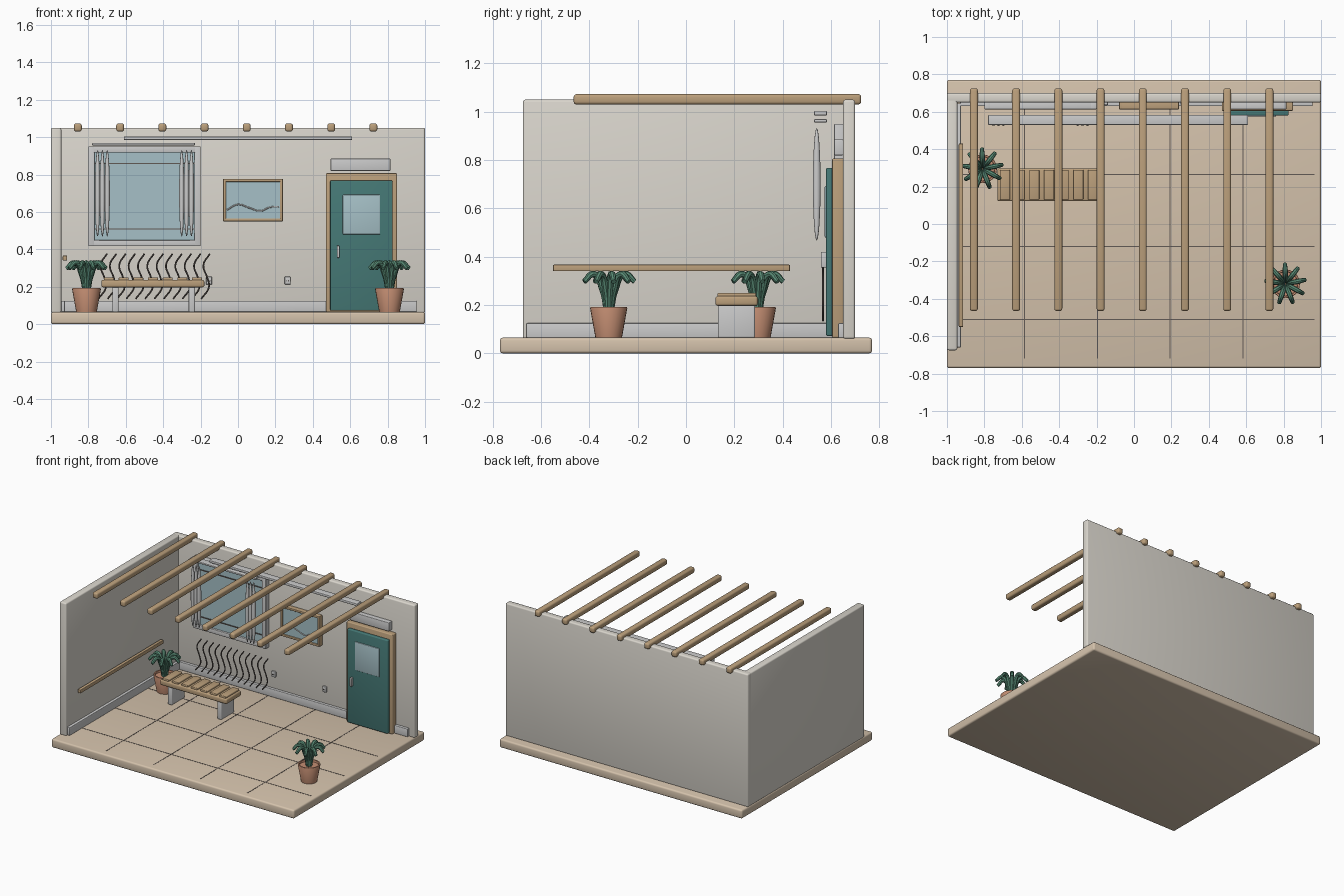
import bpy, bmesh, math
from mathutils import Vector

if "Cube" in bpy.data.objects:
    bpy.data.objects.remove(bpy.data.objects["Cube"])

def mat(name, rgb):
    m = bpy.data.materials.new(name)
    m.diffuse_color = (*rgb, 1)
    m.use_nodes = True
    m.node_tree.nodes["Principled BSDF"].inputs["Base Color"].default_value = m.diffuse_color
    return m

SAND = mat("sand", (0.66, 0.54, 0.41))
WALL = mat("plaster", (0.70, 0.67, 0.61))
WHITE = mat("white", (0.72, 0.74, 0.73))
WOOD = mat("wood", (0.50, 0.35, 0.20))
TEAL = mat("teal", (0.06, 0.19, 0.18))
GLASS = mat("glass", (0.38, 0.53, 0.57))
DARK = mat("dark", (0.12, 0.10, 0.09))
CLAY = mat("clay", (0.55, 0.27, 0.17))
LEAF = mat("leaf", (0.10, 0.26, 0.18))

def finish(name, bm, material, smooth=True):
    me = bpy.data.meshes.new(name)
    bmesh.ops.recalc_face_normals(bm, faces=bm.faces)
    bm.to_mesh(me)
    bm.free()
    ob = bpy.data.objects.new(name, me)
    bpy.context.collection.objects.link(ob)
    me.materials.append(material)
    if smooth:
        bpy.ops.object.select_all(action='DESELECT')
        ob.select_set(True)
        bpy.context.view_layer.objects.active = ob
        bpy.ops.object.shade_smooth_by_angle(angle=math.radians(35))
    return ob

def box(name, x, y, z, material, bevel=0.004):
    """Bevelled box from (min, max) ranges."""
    bm = bmesh.new()
    bmesh.ops.create_cube(bm, size=1)
    for v in bm.verts:
        v.co = Vector([(a + b) / 2 + c * (b - a) for (a, b), c in zip((x, y, z), v.co)])
    if bevel:
        bmesh.ops.bevel(bm, geom=bm.edges[:], offset=bevel, segments=3, profile=0.5, affect='EDGES')
    return finish(name, bm, material)

def lathe(name, profile, loc, material, steps=24):
    bm = bmesh.new()
    vs = [bm.verts.new((r, 0, z)) for r, z in profile]
    es = [bm.edges.new(p) for p in zip(vs, vs[1:])]
    bmesh.ops.spin(bm, geom=vs + es, axis=(0, 0, 1), cent=(0, 0, 0), angle=2 * math.pi, steps=steps)
    bmesh.ops.remove_doubles(bm, verts=bm.verts, dist=1e-5)
    bmesh.ops.translate(bm, verts=bm.verts, vec=loc)
    return finish(name, bm, material)

def tube(name, paths, radius, material, radii=None):
    """Smooth tubes along each path, as one mesh."""
    cu = bpy.data.curves.new(name, 'CURVE')
    cu.dimensions = '3D'
    cu.bevel_depth, cu.bevel_resolution, cu.use_fill_caps = radius, 2, True
    cu.resolution_u = 5
    for pts in paths:
        sp = cu.splines.new('BEZIER')
        sp.bezier_points.add(len(pts) - 1)
        for i, (bp, p) in enumerate(zip(sp.bezier_points, pts)):
            bp.co = p
            bp.handle_left_type = bp.handle_right_type = 'AUTO'
            bp.radius = radii[i] if radii else 1
    tmp = bpy.data.objects.new(name + "_curve", cu)
    bpy.context.collection.objects.link(tmp)
    dg = bpy.context.evaluated_depsgraph_get()
    bm = bmesh.new()
    bm.from_mesh(bpy.data.meshes.new_from_object(tmp.evaluated_get(dg)))
    bpy.data.objects.remove(tmp)
    return finish(name, bm, material)

def frame(name, x, z, y, t, material):
    """Four bars around an opening."""
    box(name + "_left", (x[0], x[0] + t), y, z, material)
    box(name + "_right", (x[1] - t, x[1]), y, z, material)
    box(name + "_top", x, y, (z[1] - t, z[1]), material)
    box(name + "_bottom", x, y, (z[0], z[0] + t), material)

# floor with tile joints
box("floor", (-1, 1), (-0.77, 0.77), (0, 0.065), SAND, 0.012)
for i, x in enumerate((-0.585, -0.195, 0.192, 0.582)):
    box(f"floor_joint_long_{i}", (x - .003, x + .003), (-0.72, 0.65), (0.06, 0.0662), DARK, 0)
for i, y in enumerate((-0.51, -0.12, 0.265)):
    box(f"floor_joint_cross_{i}", (-0.945, 0.965), (y - .003, y + .003), (0.06, 0.0662), DARK, 0)

# walls and skirting
box("back_wall", (-1, 1), (0.65, 0.70), (0.06, 1.05), WALL, 0.01)
box("left_wall", (-1, -0.945), (-0.675, 0.67), (0.06, 1.05), WALL, 0.01)
box("back_skirting", (-0.93, 0.955), (0.63, 0.655), (0.065, 0.125), WHITE)
box("left_skirting", (-0.95, -0.925), (-0.66, 0.645), (0.065, 0.125), WHITE)

# roof beams
for i in range(8):
    x = -0.856 + i * 0.2257
    box(f"roof_beam_{i}", (x - .021, x + .021), (-0.465, 0.725), (1.03, 1.073), WOOD, 0.012)

# strip lamp and handrail
box("strip_lamp", (-0.61, 0.61), (0.53, 0.583), (0.985, 1.003), WHITE)
box("handrail", (-0.937, -0.913), (-0.55, 0.43), (0.34, 0.367), WOOD)

# window with curtains
frame("window_frame", (-0.80, -0.20), (0.417, 0.95), (0.613, 0.652), 0.033, WHITE)
box("window_glass", (-0.78, -0.22), (0.628, 0.645), (0.44, 0.93), GLASS, 0)
for z in (0.508, 0.858):
    box("window_bar", (-0.77, -0.23), (0.622, 0.63), (z - .003, z + .003), DARK, 0)
box("curtain_rod", (-0.78, -0.23), (0.53, 0.583), (0.956, 0.969), WHITE)
for s in (-1, 1):
    for k in (-1, 0, 1):
        bm = bmesh.new()
        bmesh.ops.create_uvsphere(bm, u_segments=12, v_segments=12, radius=1)
        for v in bm.verts:
            v.co = Vector((-0.5 + s * 0.225 + k * 0.026 + v.co.x * 0.014,
                           0.541 + v.co.y * 0.016, 0.70 + v.co.z * 0.232))
        finish("curtain_fold", bm, WHITE)

# picture with wavy line
frame("picture_frame", (-0.08, 0.24), (0.55, 0.777), (0.613, 0.652), 0.016, WOOD)
box("picture_panel", (-0.07, 0.23), (0.622, 0.645), (0.56, 0.767), GLASS, 0)
tube("picture_wave", [[(-0.06, 0.618, 0.61), (0.0, 0.618, 0.64), (0.06, 0.618, 0.622),
                       (0.12, 0.618, 0.605), (0.17, 0.618, 0.625), (0.22, 0.618, 0.628)]], 0.004, WHITE)

# door
box("door_frame", (0.47, 0.85), (0.605, 0.652), (0.065, 0.807), WOOD, 0.006)
box("door_leaf", (0.493, 0.827), (0.58, 0.608), (0.072, 0.768), TEAL, 0.006)
box("door_window", (0.56, 0.76), (0.574, 0.59), (0.48, 0.692), GLASS)
box("door_handle", (0.528, 0.543), (0.558, 0.582), (0.355, 0.42), WHITE)
box("door_sign", (0.495, 0.815), (0.613, 0.652), (0.82, 0.885), WHITE)

# wall sockets
for x in (-0.155, 0.265):
    box("socket", (x - .016, x + .016), (0.636, 0.652), (0.212, 0.254), WHITE)
    for d in (-.005, .005):
        box("socket_hole", (x + d - .002, x + d + .002), (0.634, 0.638), (0.228, 0.236), DARK, 0)

# wavy wall rods
rods = []
for i in range(12):
    x = -0.725 + i * 0.05
    rods.append([(x + dx, 0.567, z) for dx, z in
                 ((0.025, 0.377), (-0.01, 0.315), (0.01, 0.25), (0.02, 0.20), (-0.022, 0.135))])
tube("wall_rods", rods, 0.0045, DARK)

# bench
box("bench_seat", (-0.73, -0.18), (0.122, 0.297), (0.197, 0.237), WOOD, 0.01)
for i in range(7):
    x = -0.69 + i * 0.0785
    box(f"bench_slat_{i}", (x - .027, x + .027), (0.13, 0.29), (0.23, 0.25), WOOD, 0.005)
for x in (-0.655, -0.247):
    box("bench_leg", (x - .017, x + .017), (0.132, 0.285), (0.065, 0.205), WHITE, 0.006)

# potted plants
for side, (px, py) in {"left": (-0.81, 0.295), "right": (0.81, -0.32)}.items():
    lathe(side + "_pot", [(0, 0.065), (0.055, 0.065), (0.077, 0.187), (0.075, 0.192),
                          (0.066, 0.192), (0.064, 0.178), (0, 0.178)], (px, py, 0), CLAY)
    leaves = []
    for k in range(9):
        a = 2 * math.pi * k / 9 + 0.2
        leaves.append([(px + r * math.cos(a), py + r * math.sin(a), z) for r, z in
                       ((0.012, 0.175), (0.028, 0.265), (0.065, 0.328), (0.108, 0.297))])
    tube(side + "_leaves", leaves, 0.0135, LEAF, (0.7, 1, 1.05, 0.8))
